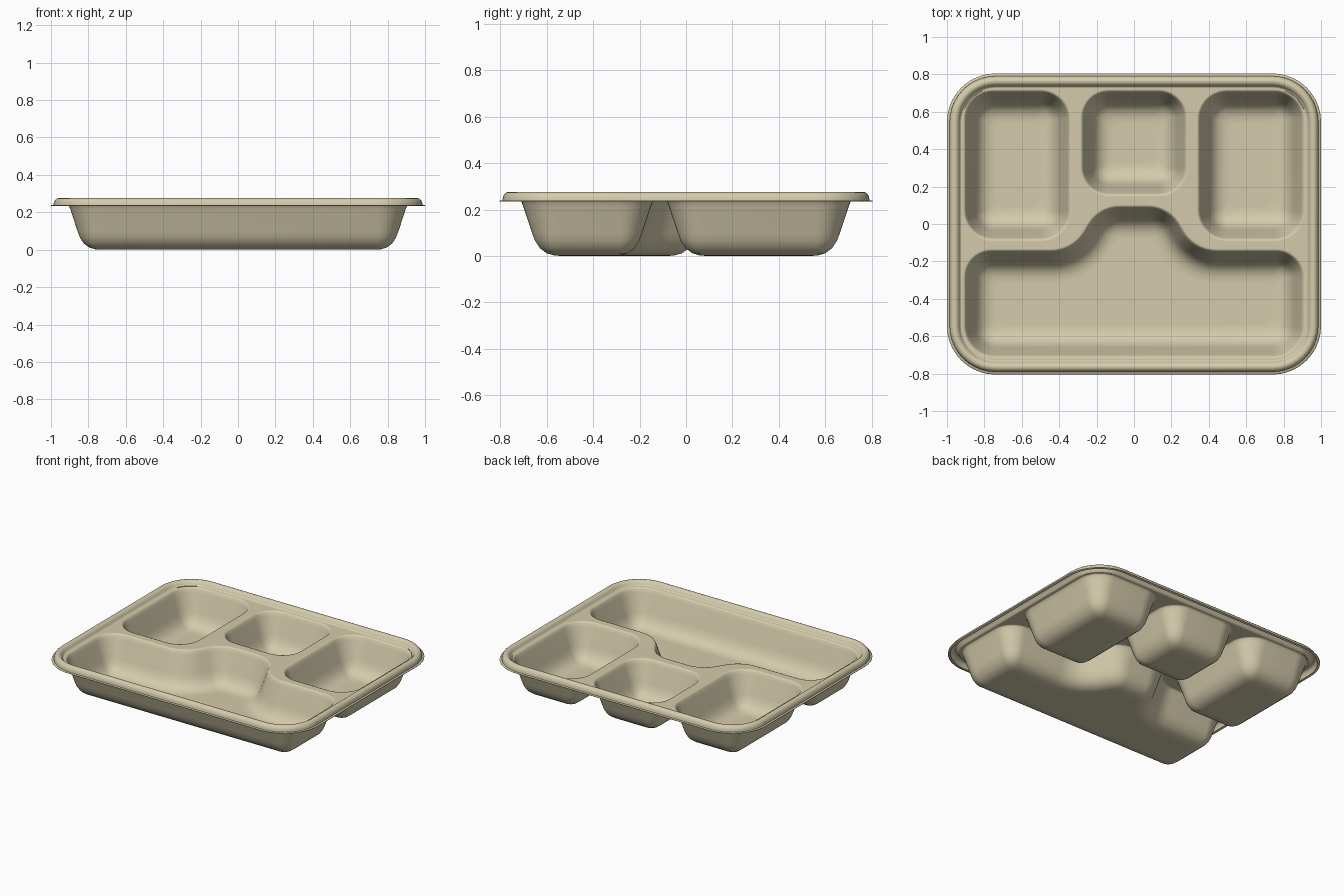
import bpy, bmesh, math
from mathutils import Vector

cube = bpy.data.objects.get("Cube")
if cube:
    bpy.data.objects.remove(cube, do_unlink=True)

SEGMENTS = 10      # steps per rounded corner
SHELL = 0.004      # sheet thickness


def outline(corners, inset):
    """Counter-clockwise corners (x, y, radius) moved inward, then rounded."""
    pts = [Vector(c[:2]) for c in corners]
    n = len(pts)
    result = []
    for i, (x, y, radius) in enumerate(corners):
        d1 = (pts[i] - pts[i - 1]).normalized()
        d2 = (pts[(i + 1) % n] - pts[i]).normalized()
        n1, n2 = Vector((-d1.y, d1.x)), Vector((-d2.y, d2.x))
        miter = (n1 + n2) / (1 + n1.dot(n2))
        turn = math.atan2(d1.cross(d2), d1.dot(d2))
        side = 1 if turn > 0 else -1
        r = max(radius - side * inset, 0.045)
        centre = pts[i] + miter * (inset + side * r)
        start = -n1 * side * r
        for k in range(SEGMENTS + 1):
            a = turn * k / SEGMENTS
            c, s = math.cos(a), math.sin(a)
            result.append(centre + Vector((start.x * c - start.y * s,
                                           start.x * s + start.y * c)))
    return result


def loft(bm, corners, profile):
    """Skin rings through (inset, height) pairs; return the rings."""
    rings = [[bm.verts.new((p.x, p.y, z)) for p in outline(corners, inset)]
             for inset, z in profile]
    for a, b in zip(rings, rings[1:]):
        for i in range(len(a)):
            j = (i + 1) % len(a)
            bm.faces.new((a[i], a[j], b[j], b[i]))
    return rings


def box(x0, x1, y0, y1, r):
    return [(x0, y0, r), (x1, y0, r), (x1, y1, r), (x0, y1, r)]


def ring_edges(bm, ring):
    return [bm.edges.get((ring[i - 1], ring[i])) for i in range(len(ring))]


# Cross-sections as (inset, height)
DECK = 0.245
rim_profile = [(0, 0.238), (0.014, 0.238), (0.015, 0.25), (0.02, 0.264),
               (0.029, 0.273), (0.04, 0.276), (0.051, 0.274), (0.061, 0.266),
               (0.067, 0.255), (0.072, 0.247), (0.076, DECK), (0.08, DECK)]
pocket_profile = [(-0.004, DECK), (0, DECK), (0.006, 0.243), (0.012, 0.235),
                  (0.02, 0.215), (0.058, 0.1), (0.071, 0.066), (0.091, 0.036),
                  (0.119, 0.015), (0.15, 0.006), (0.175, SHELL), (0.18, SHELL)]

# Compartment plans
half = [(0.912, -0.718, 0.17), (0.912, -0.135, 0.15),
        (0.33, -0.135, 0.2), (0.19, 0.1, 0.2)]
main_pocket = half + [(-x, y, r) for x, y, r in reversed(half)]
pockets = [main_pocket,
           box(-0.285, 0.285, 0.15, 0.718, 0.15),
           box(-0.912, -0.338, -0.09, 0.718, 0.16),
           box(0.338, 0.912, -0.09, 0.718, 0.16)]

# Rim, compartments and the deck that joins them
bm = bmesh.new()
rim = loft(bm, box(-1, 1, -0.805, 0.805, 0.26), rim_profile)
deck_edges = ring_edges(bm, rim[-1])
for plan in pockets:
    rings = loft(bm, plan, pocket_profile)
    bm.faces.new(rings[-1])
    deck_edges += ring_edges(bm, rings[0])
bmesh.ops.triangle_fill(bm, edges=deck_edges, use_beauty=True,
                        normal=Vector((0, 0, 1)))
bmesh.ops.recalc_face_normals(bm, faces=bm.faces[:])
if sum(f.normal.z * f.calc_area() for f in bm.faces) < 0:
    bmesh.ops.reverse_faces(bm, faces=bm.faces[:])

mesh = bpy.data.meshes.new("food_tray")
bm.to_mesh(mesh)
bm.free()
tray = bpy.data.objects.new("food_tray", mesh)
bpy.context.collection.objects.link(tray)

# Beige moulded material
colour = (0.66, 0.6, 0.41, 1)
beige = bpy.data.materials.new("beige")
beige.use_nodes = True
beige.diffuse_color = colour
shader = beige.node_tree.nodes["Principled BSDF"]
shader.inputs["Base Color"].default_value = colour
shader.inputs["Roughness"].default_value = 0.6
mesh.materials.append(beige)

# Smooth shading and sheet thickness
bpy.ops.object.select_all(action="DESELECT")
tray.select_set(True)
bpy.context.view_layer.objects.active = tray
bpy.ops.object.shade_smooth_by_angle(angle=math.radians(40))
solid = tray.modifiers.new("sheet_thickness", "SOLIDIFY")
solid.thickness = SHELL
solid.offset = -1
